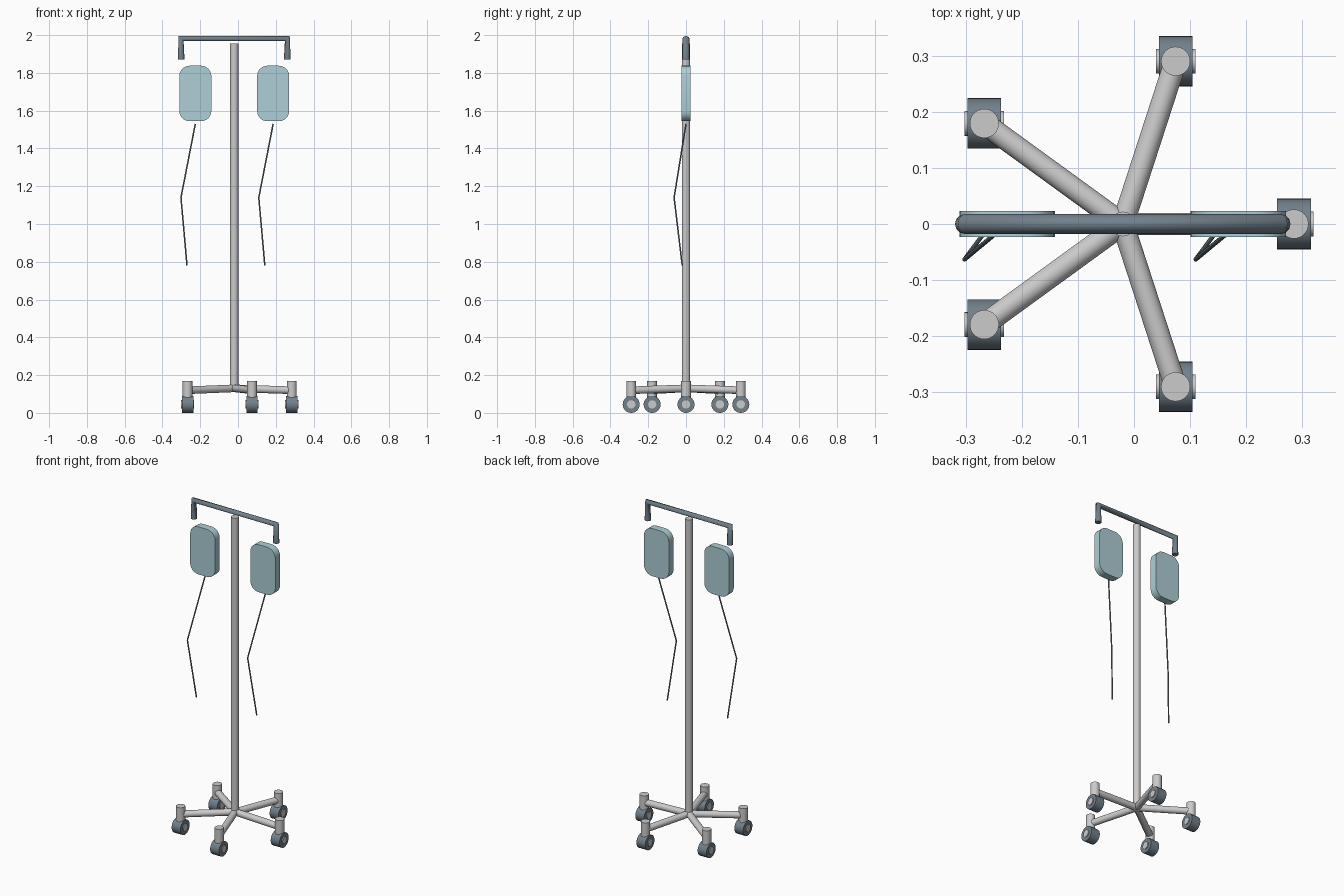
import bpy, bmesh, math
from mathutils import Vector

if "Cube" in bpy.data.objects:
    bpy.data.objects.remove(bpy.data.objects["Cube"])

CX = -0.02  # pole axis


def material(name, color):
    m = bpy.data.materials.new(name)
    m.diffuse_color = color
    m.use_nodes = True
    m.node_tree.nodes["Principled BSDF"].inputs["Base Color"].default_value = m.diffuse_color
    return m


DARK = material("dark_metal", (0.17, 0.22, 0.26, 1))
CLEAR = material("clear_bag", (0.42, 0.62, 0.67, 0.75))


def rod(name, a, b, radius, sides=32, mat=None):
    a, b = Vector(a), Vector(b)
    d = b - a
    bpy.ops.mesh.primitive_cylinder_add(vertices=sides, radius=radius, depth=d.length,
                                        location=(a + b) / 2,
                                        rotation=d.to_track_quat('Z', 'Y').to_euler())
    ob = bpy.context.object
    ob.name = name
    bpy.ops.object.shade_smooth_by_angle()
    if mat:
        ob.data.materials.append(mat)
    return ob


def pipe(name, points, radius, mat=None):
    cu = bpy.data.curves.new(name, 'CURVE')
    cu.dimensions = '3D'
    cu.bevel_depth = radius
    cu.bevel_resolution = 4
    cu.use_fill_caps = True
    sp = cu.splines.new('POLY')
    sp.points.add(len(points) - 1)
    for p, co in zip(sp.points, points):
        p.co = (*co, 1)
    ob = bpy.data.objects.new(name, cu)
    bpy.context.collection.objects.link(ob)
    if mat:
        cu.materials.append(mat)
    return ob


def bag(name, x, z, w, h, t, r, seg=6):
    # rounded rectangle outline extruded front to back
    bm = bmesh.new()
    vs = []
    for i, (sx, sz) in enumerate([(1, 1), (-1, 1), (-1, -1), (1, -1)]):
        for k in range(seg + 1):
            a = math.pi / 2 * (i + k / seg)
            vs.append(bm.verts.new((sx * (w / 2 - r) + r * math.cos(a), -t / 2,
                                    sz * (h / 2 - r) + r * math.sin(a))))
    f = bm.faces.new(vs)
    ext = bmesh.ops.extrude_face_region(bm, geom=[f])
    bmesh.ops.translate(bm, vec=(0, t, 0),
                        verts=[v for v in ext['geom'] if isinstance(v, bmesh.types.BMVert)])
    bmesh.ops.recalc_face_normals(bm, faces=bm.faces)
    me = bpy.data.meshes.new(name)
    bm.to_mesh(me)
    bm.free()
    ob = bpy.data.objects.new(name, me)
    ob.location = (x, 0, z)
    bpy.context.collection.objects.link(ob)
    me.materials.append(CLEAR)
    bpy.ops.object.select_all(action='DESELECT')
    ob.select_set(True)
    bpy.context.view_layer.objects.active = ob
    bpy.ops.object.shade_smooth_by_angle()
    return ob


# Pole and hook bar
rod("pole", (CX, 0, 0.12), (CX, 0, 1.955), 0.022)
pipe("hook_bar", [(CX - 0.281, 0, 1.87), (CX - 0.281, 0, 1.982),
                  (CX + 0.281, 0, 1.982), (CX + 0.281, 0, 1.87)], 0.018, DARK)

# Five legs with casters, all wheels rolling front to back
for i in range(5):
    a = math.radians(72 * i)
    c, s = math.cos(a), math.sin(a)
    x, y = CX + 0.305 * c, 0.305 * s
    rod(f"leg_{i + 1}", (CX, 0, 0.13), (CX + 0.295 * c, 0.295 * s, 0.12), 0.02)
    rod(f"caster_stem_{i + 1}", (x, y, 0.07), (x, y, 0.17), 0.026)
    rod(f"wheel_{i + 1}", (x - 0.03, y, 0.045), (x + 0.03, y, 0.045), 0.045, mat=DARK)
    rod(f"wheel_hub_{i + 1}", (x - 0.035, y, 0.045), (x + 0.035, y, 0.045), 0.022)

# Fluid bags and drip tubes
for side, sx in (("left", -1), ("right", 1)):
    bx = CX + sx * 0.206
    bag(f"fluid_bag_{side}", bx, 1.691, 0.17, 0.294, 0.046, 0.055)
    pipe(f"drip_tube_{side}", [(bx, 0, 1.53), (bx - 0.076, -0.063, 1.14),
                               (bx - 0.044, -0.02, 0.78)], 0.004, DARK)
